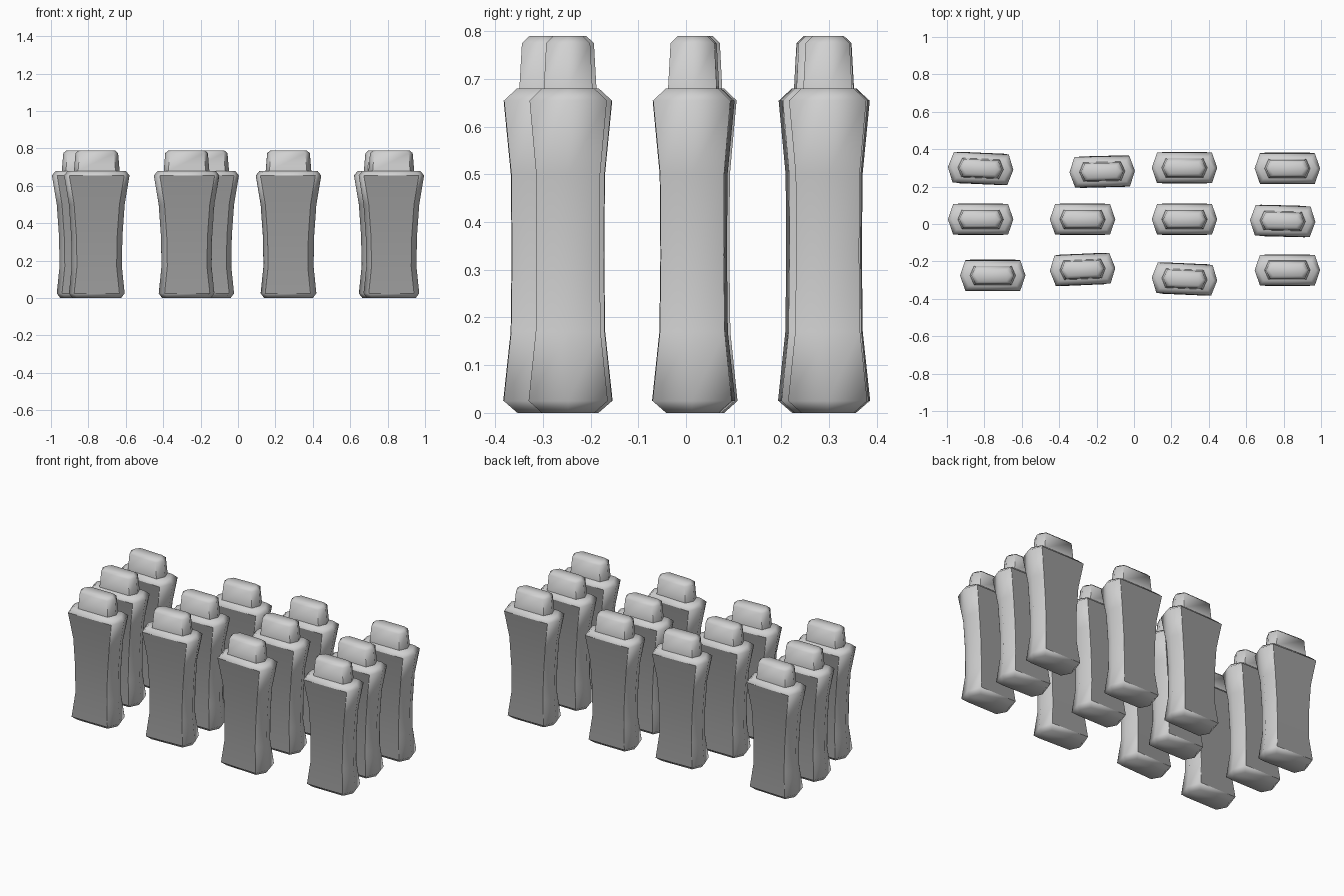
import bpy, math

cube = bpy.data.objects.get("Cube")
if cube:
    bpy.data.objects.remove(cube, do_unlink=True)


def material(name, grey):
    m = bpy.data.materials.new(name)
    m.use_nodes = True
    colour = (grey, grey, grey, 1)
    m.diffuse_color = colour
    m.node_tree.nodes["Principled BSDF"].inputs["Base Color"].default_value = colour
    return m


light_grey = material("light grey", 0.64)
panel_grey = material("panel grey", 0.32)

# Profiles: height, half width, half depth
BODY = [(0, .13, .055), (.025, .149, .083), (.17, .134, .068), (.33, .137, .066),
        (.5, .149, .067), (.655, .175, .081), (.68, .155, .055)]
CAP = [(.68, .122, .051), (.775, .114, .046), (.79, .096, .031)]


def make_mesh(name, verts, faces, mat):
    me = bpy.data.meshes.new(name)
    me.from_pydata(verts, [], faces)
    me.materials.append(mat)
    return me


def hex_loft(name, profile, inset):
    """Stack six-sided rings into a closed solid."""
    verts = []
    for z, w, d in profile:
        f = w - inset
        verts += [(-f, -d, z), (f, -d, z), (w, 0, z), (f, d, z), (-f, d, z), (-w, 0, z)]
    faces = [tuple(range(5, -1, -1)), tuple(range(len(verts) - 6, len(verts)))]
    for r in range(len(profile) - 1):
        for i in range(6):
            a, b = r * 6 + i, r * 6 + (i + 1) % 6
            faces.append((a, b, b + 6, a + 6))
    return make_mesh(name, verts, faces, light_grey)


def panel_strips(name, profile, inset):
    """Thin curved panels over the front and back of the body."""
    verts, faces = [], []
    for side in (-1, 1):
        start = len(verts)
        for z, w, d in profile:
            f = w - inset
            verts += [(side * f, side * (d + .001), z), (-side * f, side * (d + .001), z)]
        for r in range(len(profile) - 1):
            a = start + r * 2
            # wound so that the faces point away from the body
            faces.append((a + 1, a, a + 2, a + 3) if side < 0 else (a, a + 2, a + 3, a + 1))
    # make both sides consistent by checking against the outward direction
    me = make_mesh(name, verts, faces, panel_grey)
    for p in me.polygons:
        if p.normal.y * p.center.y < 0:
            p.flip()
    me.update()
    return me


parts = [("bottle_body", hex_loft("bottle_body", BODY, .028)),
         ("bottle_cap", hex_loft("bottle_cap", CAP, .022)),
         ("bottle_panels", panel_strips("bottle_panels", BODY[1:-1], .028))]

# Bottle positions: x, y, turn in degrees
BOTTLES = [(-.82, .297, -2.5), (-.17, .28, 1.5), (.27, .3, 0), (.82, .297, 0),
           (-.82, .025, 0), (-.275, .025, 0), (.27, .025, 0), (.795, .016, -1.5),
           (-.755, -.275, 0), (-.275, -.243, 2.5), (.27, -.294, -2.5), (.82, -.247, 0)]

for n, (x, y, turn) in enumerate(BOTTLES, 1):
    for name, mesh in parts:
        ob = bpy.data.objects.new(f"{name}_{n}", mesh)
        ob.location = (x, y, 0)
        ob.rotation_euler.z = math.radians(turn)
        bpy.context.collection.objects.link(ob)

# Smooth shading, shared by every copy of each part
bpy.ops.object.select_all(action='DESELECT')
for name, mesh in parts:
    ob = bpy.data.objects[f"{name}_1"]
    ob.select_set(True)
    bpy.context.view_layer.objects.active = ob
bpy.ops.object.shade_smooth_by_angle(angle=math.radians(60))
